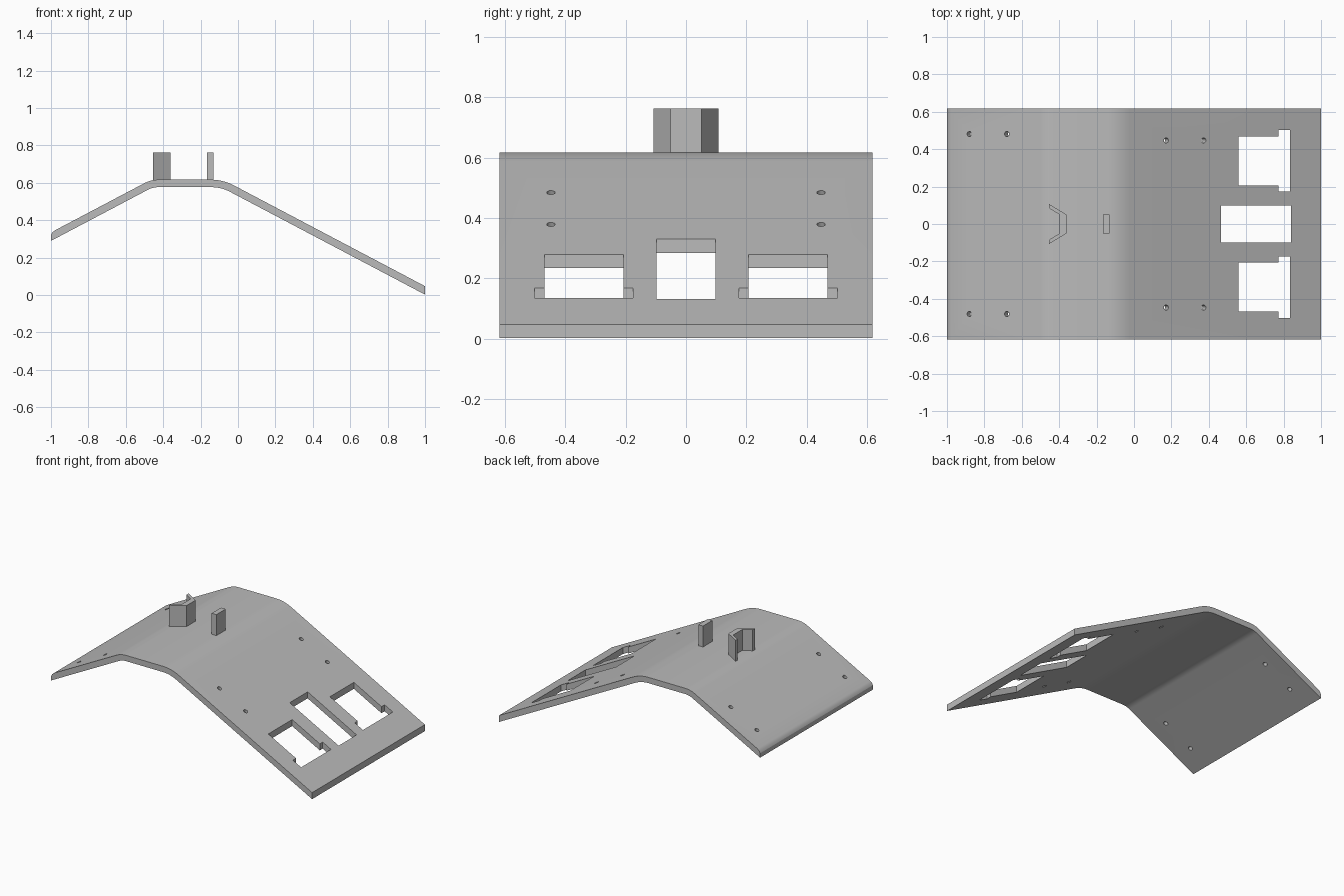
import bpy, bmesh
from math import sin, cos, tan, radians
from mathutils import Vector, Matrix

if "Cube" in bpy.data.objects:
    bpy.data.objects.remove(bpy.data.objects["Cube"])

SLOPE = radians(27.8)
THICK = 0.04
TOP = 0.617
HALF = 0.617

grey = bpy.data.materials.new("plain grey")
grey.use_nodes = True
grey.diffuse_color = (0.5, 0.5, 0.5, 1)
grey.node_tree.nodes["Principled BSDF"].inputs["Base Color"].default_value = (0.5, 0.5, 0.5, 1)


def prism(name, points, direction):
    """Solid made by sweeping a flat outline along a direction."""
    bm = bmesh.new()
    face = bm.faces.new([bm.verts.new(p) for p in points])
    swept = bmesh.ops.extrude_face_region(bm, geom=[face], use_keep_orig=True)
    moved = [v for v in swept["geom"] if isinstance(v, bmesh.types.BMVert)]
    bmesh.ops.translate(bm, verts=moved, vec=direction)
    bmesh.ops.recalc_face_normals(bm, faces=bm.faces)
    mesh = bpy.data.meshes.new(name)
    bm.to_mesh(mesh)
    bm.free()
    mesh.materials.append(grey)
    obj = bpy.data.objects.new(name, mesh)
    bpy.context.collection.objects.link(obj)
    return obj


def upright(name, outline, low, high):
    return prism(name, [(x, y, low) for x, y in outline], (0, 0, high - low))


def box_outline(x0, x1, y0, y1):
    return [(x0, y0), (x1, y0), (x1, y1), (x0, y1)]


# Bent sheet: tangent arcs between the flat crown and the two slopes
def bend(corner_x, radius, side, depth, steps=8):
    start = corner_x - side * radius * tan(SLOPE / 2)
    r = radius - depth
    angles = [SLOPE * i / steps for i in range(steps + 1)]
    return [(start + side * r * sin(a), TOP - radius + r * cos(a)) for a in angles]


LEFT, RIGHT = -0.465, -0.08
DROP = THICK / cos(SLOPE)


def slope_z(x):
    edge = LEFT - x if x < LEFT else x - RIGHT
    return TOP - edge * tan(SLOPE)


upper = [(-1, 0.32), (-0.993, 0.334), (-0.98, slope_z(-0.98))]
upper += bend(LEFT, 0.16, -1, 0)[::-1] + bend(RIGHT, 0.26, 1, 0) + [(1, slope_z(1))]
lower = [(-1, slope_z(-1) - DROP)]
lower += bend(LEFT, 0.16, -1, THICK)[::-1] + bend(RIGHT, 0.26, 1, THICK)
lower += [(1, slope_z(1) - DROP)]
sheet = prism("bent_sheet", [(x, -HALF, z) for x, z in upper + lower[::-1]], (0, 2 * HALF, 0))

# Cutters: one plain window, two stepped windows, eight screw holes
cutters = [upright("window_cutter", box_outline(0.465, 0.84, -0.098, 0.098), -0.2, 0.6)]
stepped = [(0.56, 0.207), (0.772, 0.207), (0.772, 0.175), (0.835, 0.175),
           (0.835, 0.502), (0.772, 0.502), (0.772, 0.468), (0.56, 0.468)]
for s in (1, -1):
    cutters.append(upright("stepped_window_cutter", [(x, s * y) for x, y in stepped], -0.2, 0.6))
    for x, y in ((-0.88, 0.481), (-0.68, 0.481), (0.172, 0.447), (0.372, 0.447)):
        tilt = Matrix.Rotation(SLOPE if x > 0 else -SLOPE, 3, "Y")
        centre = Vector((x, s * y, slope_z(x)))
        ring = [centre + tilt @ Vector((0.014 * cos(radians(a)), 0.014 * sin(radians(a)), -0.1))
                for a in range(0, 360, 20)]
        cutters.append(prism("hole_cutter", ring, tilt @ Vector((0, 0, 0.2))))

bpy.context.view_layer.objects.active = sheet
for cutter in cutters:
    cutter.hide_render = True
    cut = sheet.modifiers.new("cut", "BOOLEAN")
    cut.operation = "DIFFERENCE"
    cut.solver = "EXACT"
    cut.object = cutter
    bpy.ops.object.modifier_apply(modifier=cut.name)
    bpy.data.objects.remove(cutter)

bpy.ops.object.select_all(action="DESELECT")
sheet.select_set(True)
bpy.ops.object.shade_smooth_by_angle(angle=radians(25))

# Flared bracket and flat post standing on the crown
half = [(-0.36, 0.05), (-0.455, 0.107), (-0.452, 0.083), (-0.397, 0.05)]
bracket = half + [(x, -y) for x, y in half[::-1]]
upright("flared_bracket", bracket, 0.59, 0.762)
upright("flat_post", box_outline(-0.166, -0.13, -0.051, 0.051), 0.6, 0.762)
